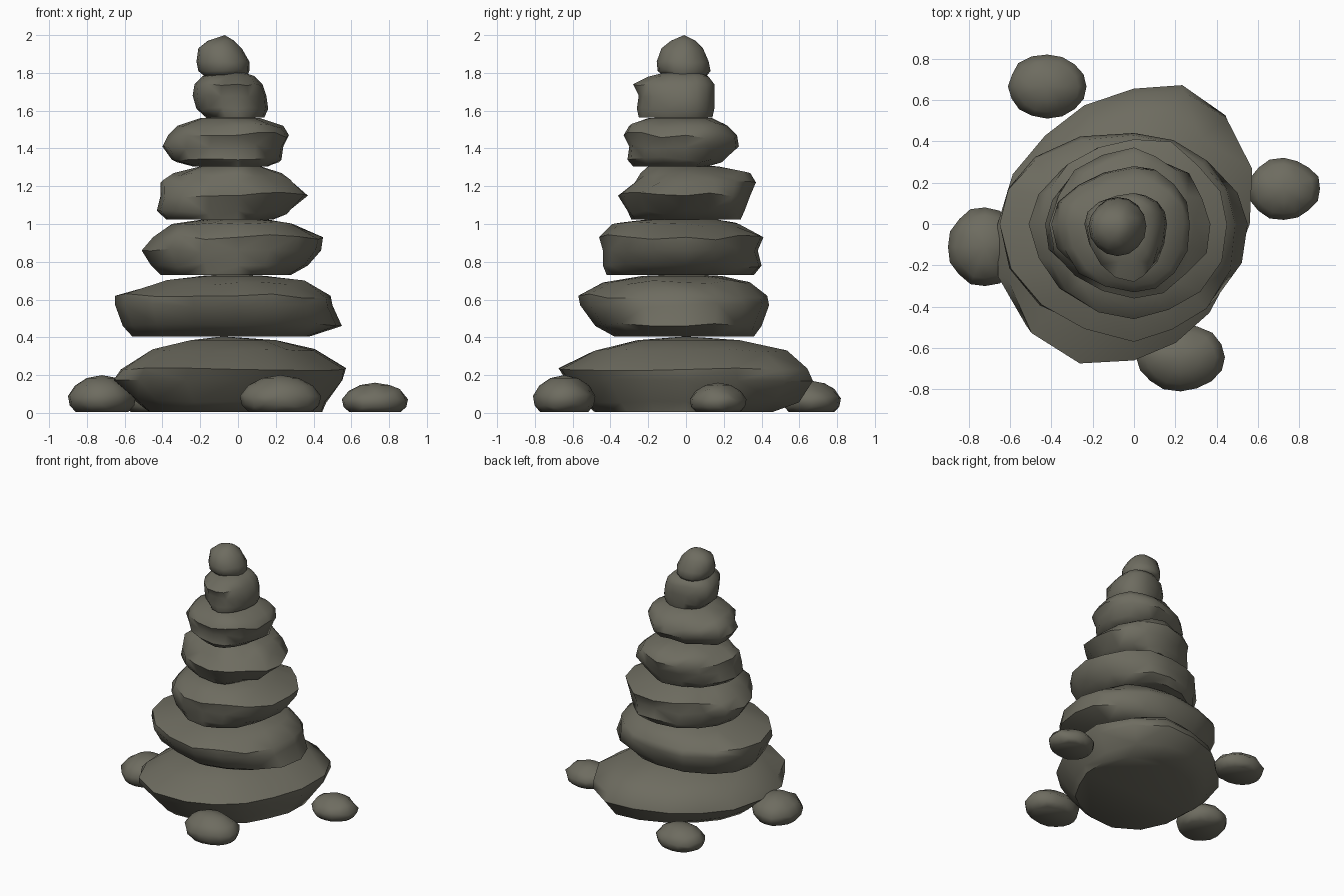
import bpy, bmesh, math, random

random.seed(5)
SIDES = 16

stone_mat = bpy.data.materials.new("olive grey stone")
stone_mat.diffuse_color = (0.155, 0.15, 0.117, 1)


def stone(name, rings, top, skew=0.0, rough=0.05, loc=(0, 0), sharp=50):
    """Loft rings (z, west, east, south, north) into a closed, chipped stone."""
    bm = bmesh.new()
    loops = []
    # one shared radius wobble per direction keeps the outline lumpy, not noisy
    lump = [random.uniform(-rough, rough) if k % 4 else 0 for k in range(SIDES)]
    for i, (z, w, e, s, n) in enumerate(rings):
        inner = 0 < i < len(rings) - 1
        loop = []
        for k in range(SIDES):
            a = 2 * math.pi * k / SIDES
            c, d = math.cos(a), math.sin(a)
            t = math.sin(2 * a)
            r = 1 + skew * t * (1 if t > 0 else .7) + lump[k]
            dz = 0
            if k % 4:
                r += random.uniform(-rough, rough) * .5
                dz = random.uniform(-.4, .4) * rough if inner else 0
            loop.append(bm.verts.new((loc[0] + r * c * (e if c > 0 else -w),
                                      loc[1] + r * d * (n if d > 0 else -s),
                                      z + dz)))
        loops.append(loop)
    for lo, hi in zip(loops, loops[1:]):
        for k in range(SIDES):
            j = (k + 1) % SIDES
            bm.faces.new((lo[k], lo[j], hi[j], hi[k]))
    bm.faces.new(loops[0][::-1])
    tip = bm.verts.new(top)
    for k in range(SIDES):
        bm.faces.new((loops[-1][k], loops[-1][(k + 1) % SIDES], tip))
    bmesh.ops.triangulate(bm, faces=[f for f in bm.faces if len(f.verts) == 4])
    bmesh.ops.recalc_face_normals(bm, faces=bm.faces)
    me = bpy.data.meshes.new(name)
    bm.to_mesh(me)
    bm.free()
    me.materials.append(stone_mat)
    ob = bpy.data.objects.new(name, me)
    bpy.context.collection.objects.link(ob)
    bpy.ops.object.select_all(action='DESELECT')
    ob.select_set(True)
    bpy.context.view_layer.objects.active = ob
    bpy.ops.object.shade_smooth_by_angle(angle=math.radians(sharp))


# Stacked stones, bottom to top
stone("base_stone", [
    (0.005, -.47, .44, -.47, .45), (0.06, -.54, .46, -.53, .59),
    (0.17, -.66, .55, -.62, .655), (0.23, -.62, .56, -.66, .63),
    (0.33, -.46, .40, -.48, .52), (0.385, -.25, .20, -.25, .28)],
    (-.08, 0, .405), skew=.13, rough=.02)
stone("second_stone", [
    (0.405, -.56, .38, -.38, .36), (0.46, -.61, .55, -.48, .40),
    (0.57, -.65, .50, -.56, .44), (0.62, -.65, .49, -.57, .43),
    (0.69, -.40, .37, -.44, .34), (0.725, -.20, .15, -.23, .19)],
    (-.04, 0, .735), rough=.035)
stone("third_stone", [
    (0.73, -.41, .28, -.42, .36), (0.78, -.46, .37, -.44, .40),
    (0.86, -.51, .44, -.44, .38), (0.93, -.45, .45, -.46, .41),
    (1.00, -.35, .29, -.39, .28), (1.025, -.18, .15, -.20, .16)],
    (-.03, 0, 1.035), rough=.04)
stone("fourth_stone", [
    (1.025, -.38, .19, -.29, .29), (1.07, -.43, .27, -.31, .31),
    (1.15, -.41, .37, -.36, .34), (1.22, -.41, .29, -.27, .37),
    (1.27, -.34, .23, -.24, .34), (1.305, -.20, .12, -.20, .17)],
    (-.03, 0, 1.315), rough=.045)
stone("fifth_stone", [
    (1.305, -.24, .16, -.28, .12), (1.34, -.35, .23, -.31, .20),
    (1.41, -.40, .24, -.30, .28), (1.47, -.37, .27, -.33, .27),
    (1.52, -.32, .24, -.30, .22), (1.56, -.20, .12, -.20, .14)],
    (-.04, 0, 1.575), rough=.04)
stone("sixth_stone", [
    (1.565, -.17, .14, -.25, .14), (1.61, -.22, .16, -.26, .15),
    (1.68, -.24, .15, -.25, .15), (1.74, -.23, .13, -.28, .15),
    (1.78, -.19, .09, -.20, .12), (1.80, -.10, .04, -.12, .07)],
    (-.05, -.02, 1.805), rough=.025, sharp=60)
stone("top_stone", [
    (1.785, -.10, .13, -.11, .12), (1.81, -.13, .14, -.14, .14),
    (1.86, -.14, .14, -.145, .13), (1.93, -.13, .10, -.12, .10),
    (1.97, -.08, .06, -.07, .06)],
    (-.07, -.01, 2.0), rough=.02, loc=(-.08, -.01), sharp=60)

# Loose pebbles around the foot: x, y, half width, half depth, height
for i, (x, y, rx, ry, h) in enumerate([
        (-.42, .665, .19, .155, .17), (.725, .17, .175, .15, .16),
        (-.72, -.11, .18, .19, .20), (.225, -.645, .215, .165, .20)]):
    rings = [(h * t, -rx * f, rx * f, -ry * f, ry * f) for t, f in
             ((.03, .78), (.2, .95), (.45, 1), (.72, .80), (.92, .45))]
    stone(f"pebble_{i + 1}", rings, (x, y, h), rough=.03, loc=(x, y), sharp=60)
